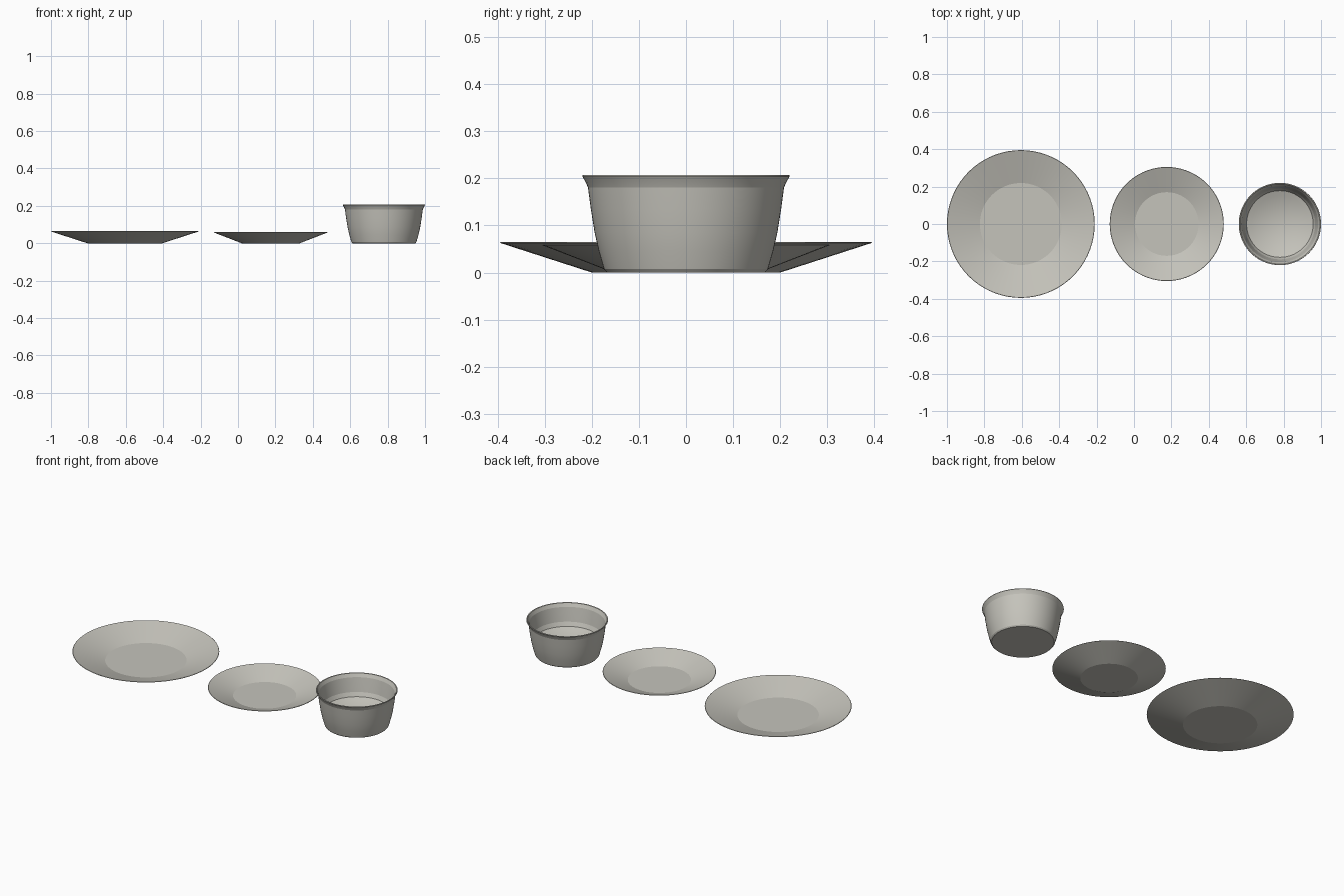
import bpy, bmesh, math

if "Cube" in bpy.data.objects:
    bpy.data.objects.remove(bpy.data.objects["Cube"])

SEGMENTS = 72

ceramic = bpy.data.materials.new("warm_grey_ceramic")
ceramic.diffuse_color = (0.56, 0.55, 0.50, 1.0)
ceramic.use_nodes = True
ceramic.node_tree.nodes["Principled BSDF"].inputs["Base Color"].default_value = ceramic.diffuse_color


def lathe(name, x, profile):
    """Revolve an (r, z) profile around a vertical axis at the given x."""
    bm = bmesh.new()
    rings = []
    for r, z in profile:
        if r == 0:
            rings.append([bm.verts.new((0, 0, z))] * SEGMENTS)
        else:
            rings.append([bm.verts.new((r * math.cos(2 * math.pi * i / SEGMENTS),
                                        r * math.sin(2 * math.pi * i / SEGMENTS), z))
                          for i in range(SEGMENTS)])
    for a, b in zip(rings, rings[1:]):
        for i in range(SEGMENTS):
            j = (i + 1) % SEGMENTS
            bm.faces.new(dict.fromkeys((a[i], a[j], b[j], b[i])))
    bmesh.ops.recalc_face_normals(bm, faces=bm.faces)
    mesh = bpy.data.meshes.new(name)
    bm.to_mesh(mesh)
    bm.free()
    mesh.materials.append(ceramic)
    obj = bpy.data.objects.new(name, mesh)
    obj.location.x = x
    bpy.context.collection.objects.link(obj)
    bpy.ops.object.select_all(action='DESELECT')
    obj.select_set(True)
    bpy.context.view_layer.objects.active = obj
    bpy.ops.object.shade_smooth_by_angle(angle=math.radians(14))
    return obj


def plate(name, x, radius, height, base, floor):
    """Shallow plate: flat base, straight sloping rim, thin lip."""
    lathe(name, x, [(0, 0), (base, 0), (radius, height - 0.002), (radius - 0.002, height),
                    (floor, 0.011), (0, 0.011)])


# Plates
plate("dinner_plate", -0.605, 0.395, 0.065, 0.200, 0.219)
plate("side_plate", 0.175, 0.305, 0.060, 0.155, 0.170)

# Bowl: outer wall with flared lip, inner wall, then a shallow dished floor
outer = [(0, 0), (0.168, 0), (0.174, 0.007), (0.185, 0.045), (0.194, 0.085),
         (0.202, 0.135), (0.208, 0.180), (0.213, 0.192), (0.220, 0.204), (0.219, 0.207)]
inner = [(0.214, 0.206), (0.204, 0.186), (0.197, 0.150), (0.189, 0.105), (0.178, 0.082)]
dish = [(0.178 * t, 0.044 + 0.038 * t * t) for t in (0.85, 0.7, 0.55, 0.4, 0.25, 0.1, 0)]
lathe("bowl", 0.78, outer + inner + dish)
